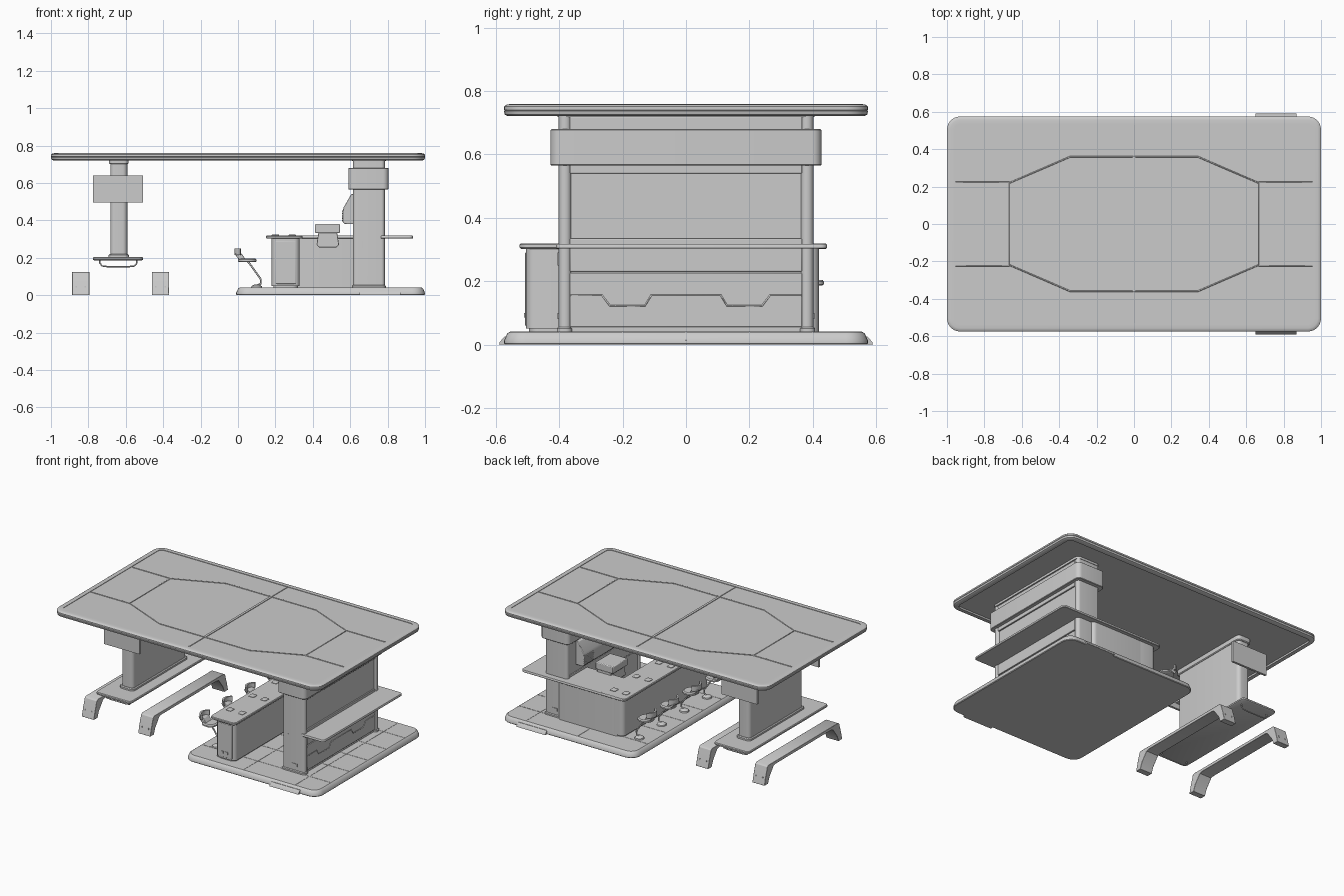
import bpy, bmesh, math
from mathutils import Matrix

if "Cube" in bpy.data.objects:
    bpy.data.objects.remove(bpy.data.objects["Cube"])

def finish(name, bm, bevel=0, seg=2):
    bmesh.ops.recalc_face_normals(bm, faces=bm.faces)
    me = bpy.data.meshes.new(name)
    bm.to_mesh(me); bm.free()
    ob = bpy.data.objects.new(name, me)
    bpy.context.collection.objects.link(ob)
    if bevel:
        m = ob.modifiers.new("bevel", 'BEVEL')
        m.width, m.segments, m.limit_method, m.angle_limit = bevel, seg, 'ANGLE', math.radians(40)
    bpy.context.view_layer.objects.active = ob
    ob.select_set(True)
    bpy.ops.object.shade_smooth_by_angle(angle=math.radians(35))
    ob.select_set(False)
    return ob

def box(name, x0, x1, y0, y1, z0, z1, bevel=0):
    bm = bmesh.new()
    bmesh.ops.create_cube(bm, size=1, matrix=Matrix.Translation(((x0+x1)/2, (y0+y1)/2, (z0+z1)/2))
                          @ Matrix.Diagonal((x1-x0, y1-y0, z1-z0, 1)))
    return finish(name, bm, bevel)

def rrect(x0, x1, y0, y1, r, n=6):
    pts = []
    for k, (cx, cy) in enumerate([(x1-r, y1-r), (x0+r, y1-r), (x0+r, y0+r), (x1-r, y0+r)]):
        for i in range(n+1):
            a = math.pi/2*(k + i/n)
            pts.append((cx + r*math.cos(a), cy + r*math.sin(a)))
    return pts

def loft(name, x0, x1, y0, y1, r, levels):
    """Rounded rectangle stacked through (z, inset) levels."""
    bm = bmesh.new()
    rings = [[bm.verts.new((x, y, z)) for x, y in rrect(x0+d, x1-d, y0+d, y1-d, max(r-d, .004))]
             for z, d in levels]
    for a, b in zip(rings, rings[1:]):
        for i in range(len(a)):
            j = (i+1) % len(a)
            bm.faces.new((a[i], a[j], b[j], b[i]))
    bm.faces.new(rings[0]); bm.faces.new(rings[-1])
    return finish(name, bm)

def prism(name, pts, a, b, axis, bevel=0):
    """Extrude a profile from a to b along axis; points are the other two coordinates."""
    put = {'x': lambda p, t: (t, p[0], p[1]), 'y': lambda p, t: (p[0], t, p[1]),
           'z': lambda p, t: (p[0], p[1], t)}[axis]
    bm = bmesh.new()
    lo = [bm.verts.new(put(p, a)) for p in pts]
    hi = [bm.verts.new(put(p, b)) for p in pts]
    bm.faces.new(lo); bm.faces.new(hi)
    for i in range(len(pts)):
        j = (i+1) % len(pts)
        bm.faces.new((lo[i], lo[j], hi[j], hi[i]))
    return finish(name, bm, bevel)

def tube(name, pts, r, closed=False, res=1):
    cu = bpy.data.curves.new(name, 'CURVE')
    cu.dimensions, cu.bevel_depth, cu.bevel_resolution, cu.use_fill_caps = '3D', r, res, True
    sp = cu.splines.new('POLY')
    sp.points.add(len(pts)-1)
    for p, q in zip(sp.points, pts):
        p.co = (*q, 1)
    sp.use_cyclic_u = closed
    ob = bpy.data.objects.new(name, cu)
    bpy.context.collection.objects.link(ob)
    bpy.context.view_layer.objects.active = ob
    ob.select_set(True)
    bpy.ops.object.convert(target='MESH')
    bpy.context.object.select_set(False)

# Canopy roof with grooved, rolled rim, recessed flat top and raised seams
loft("roof", -1, 1, -.575, .575, .07,
     [(.733, .035), (.721, .035), (.721, .012), (.726, .003), (.737, 0), (.739, .003), (.741, 0),
      (.751, 0), (.757, .008), (.759, .018), (.759, .04), (.756, .04)])
T = .756
octa = [(-.665, -.22), (-.34, -.36), (.34, -.36), (.665, -.22), (.665, .22), (.34, .36), (-.34, .36), (-.665, .22)]
tube("roof_octagon_seam", [(x, y, T) for x, y in octa], .004, True)
tube("roof_centre_seam", [(0, -.53, T), (0, .53, T)], .004)
box("roof_centre_strip", -.008, .008, -.36, .36, T-.003, T+.004)
for sx in (-1, 1):
    for sy in (-1, 1):
        tube("roof_side_seam", [(sx*.665, sy*.222, T), (sx*.955, sy*.222, T)], .004)

# Platform base with seams and side steps
loft("platform", -.01, 1, -.575, .575, .07,
     [(0, .004), (.004, 0), (.012, 0), (.034, .01), (.04, .018)])
for y in (-.4, -.2, 0, .2, .4):
    tube("platform_seam", [(-.008, y, .012), (.01, y, .04), (.98, y, .04), (.999, y, .012)], .0015)
for x in (.43, .82):
    tube("platform_cross_seam", [(x, -.555, .04), (x, .555, .04)], .0015)
for s in (-1, 1):
    prism("side_step", [(s*.55, 0), (s*.59, 0), (s*.588, .008), (s*.573, .025), (s*.55, .025)], .65, .87, 'x')

# Large service column: end posts, recessed centre, collar
for s in (-1, 1):
    loft("column_post", .615, .785, *sorted((s*.362, s*.402)), .019, [(.04, 0), (.728, 0)])
    loft("post_foot", .61, .79, *sorted((s*.36, s*.408)), .02, [(.04, 0), (.05, 0), (.055, .005)])
    box("post_slot", .66, .668, *sorted((s*.40, s*.405)), .25, .29)
    box("post_socket", .69, .73, *sorted((s*.40, s*.405)), .08, .10)
box("column_core", .622, .772, -.37, .37, .04, .735)
box("column_upper_panel", .62, .781, -.366, .366, .54, .72, .003)
box("column_lower_panel", .62, .781, -.366, .366, .23, .335, .003)
box("column_base_panel", .62, .779, -.366, .366, .055, .226, .003)
loft("column_collar", .59, .805, -.428, .428, .03, [(.565, .003), (.568, 0), (.677, 0), (.68, .003)])
loft("column_cap", .61, .79, -.405, .405, .03, [(.718, 0), (.737, 0)])
half = [(.11, .155), (.13, .122), (.24, .122), (.265, .155), (.365, .155)]
zig = [(-y, z) for y, z in reversed(half)] + half
tube("column_zigzag_trim", [(.779, y, z) for y, z in zig], .003)
prism("wall_display", [(.625, .54), (.605, .54), (.565, .47), (.56, .45), (.56, .39), (.57, .38), (.625, .38)],
      -.30, .30, 'y', .003)
for i in range(5):
    z = .395 + i*.013
    box("display_rib", .556, .565, .2, .3, z, z+.006)

# Bar and back cabinets with worktops
loft("bar_cabinet", .18, .33, -.505, .42, .03, [(.05, 0), (.305, 0)])
loft("bar_kick", .19, .32, -.495, .41, .03, [(.04, 0), (.05, 0)])
loft("back_cabinet", .22, .68, .2, .42, .03, [(.04, 0), (.305, 0)])
box("bar_end_panel", .20, .31, -.508, -.50, .06, .29, .002)
for x in (.235, .27):
    box("bar_socket", x-.01, x+.01, -.511, -.505, .085, .10)
loft("bar_top", .15, .345, -.525, .445, .03, [(.302, .004), (.306, 0), (.315, 0), (.319, .004)])
loft("back_top", .16, .935, .18, .445, .02, [(.303, .002), (.305, 0), (.315, 0), (.318, .002)])
loft("side_shelf", .76, .935, -.41, .445, .02, [(.303, .002), (.305, 0), (.315, 0), (.318, .002)])

# Drinks machine behind the bar
prism("machine_body", [(.42, .27), (.435, .255), (.525, .255), (.54, .27), (.53, .335), (.43, .335)], .05, .2, 'y', .003)
box("machine_top", .412, .545, .04, .2, .332, .38, .005)

# Bar stools and counter pads
for y in (-.37, -.125, .12, .36):
    loft("stool_foot", .07, .13, y-.03, y+.03, .028, [(.04, 0), (.048, .002), (.056, .015)])
    tube("stool_stem", [(.10, y, .05), (.122, y, .062), (.122, y, .085), (.06, y, .172), (.05, y, .18)], .005, res=2)
    loft("stool_seat", 0, .10, y-.05, y+.05, .045, [(.176, .008), (.181, 0), (.19, 0), (.196, .008)])
    prism("stool_back_shell", [(-.02, .222), (.02, .222), (.042, .19), (.005, .19)], y-.03, y+.03, 'y', .003)
    arc = [math.radians(a) for a in range(115, 246, 13)]
    pts = [(.035+.055*math.cos(a), y+.055*math.sin(a)) for a in arc]
    pts += [(.035+.043*math.cos(a), y+.043*math.sin(a)) for a in reversed(arc)]
    prism("stool_backrest", pts, .215, .25, 'z')
    for x in (.20, .29):
        loft("counter_pad", x-.02, x+.02, y-.022, y+.022, .008, [(.318, 0), (.322, 0), (.324, .003)])

# Slim column with sign plates
loft("slim_column", -.683, -.592, -.29, .29, .025, [(.2, 0), (.737, 0)])
loft("slim_column_foot", -.692, -.583, -.30, .30, .025, [(.2, 0), (.215, 0), (.22, .006)])
loft("slim_column_cap", -.69, -.585, -.298, .298, .025, [(.70, .005), (.705, 0), (.737, 0)])
for s in (-1, 1):
    box("sign_plate", -.775, -.507, *sorted((s*.325, s*.34)), .495, .64)
    box("sign_bracket", -.67, -.605, *sorted((s*.28, s*.33)), .53, .61)

# High table round the slim column, with foot rails
loft("high_table", -.775, -.508, -.435, .435, .025, [(.186, .006), (.19, 0), (.199, 0), (.204, .004)])
for s in (-1, 1):
    y = s*.38
    tube("table_rail", [(-.74, y, .188), (-.738, y, .17), (-.725, y, .156), (-.70, y, .153), (-.58, y, .153),
                        (-.555, y, .156), (-.542, y, .17), (-.54, y, .188)], .004, res=2)

# Benches bent down to the floor on thick slanted legs
h = [(.42, 0), (.408, .05), (.388, .117), (.375, .125)]
g = [(.30, .105), (.32, .10), (.365, .04), (.38, 0)]
outer = h + [(-y, z) for y, z in reversed(h)]
inner = [(-y, z) for y, z in reversed(g)] + g
for x in (-.841, -.415):
    prism("bench", outer + inner, x-.046, x+.046, 'x', .002)
    for s in (-1, 1):
        for dx in (-.025, .025):
            box("bench_stud", x+dx-.004, x+dx+.004, *sorted((s*.39, s*.412)), .04, .05)
